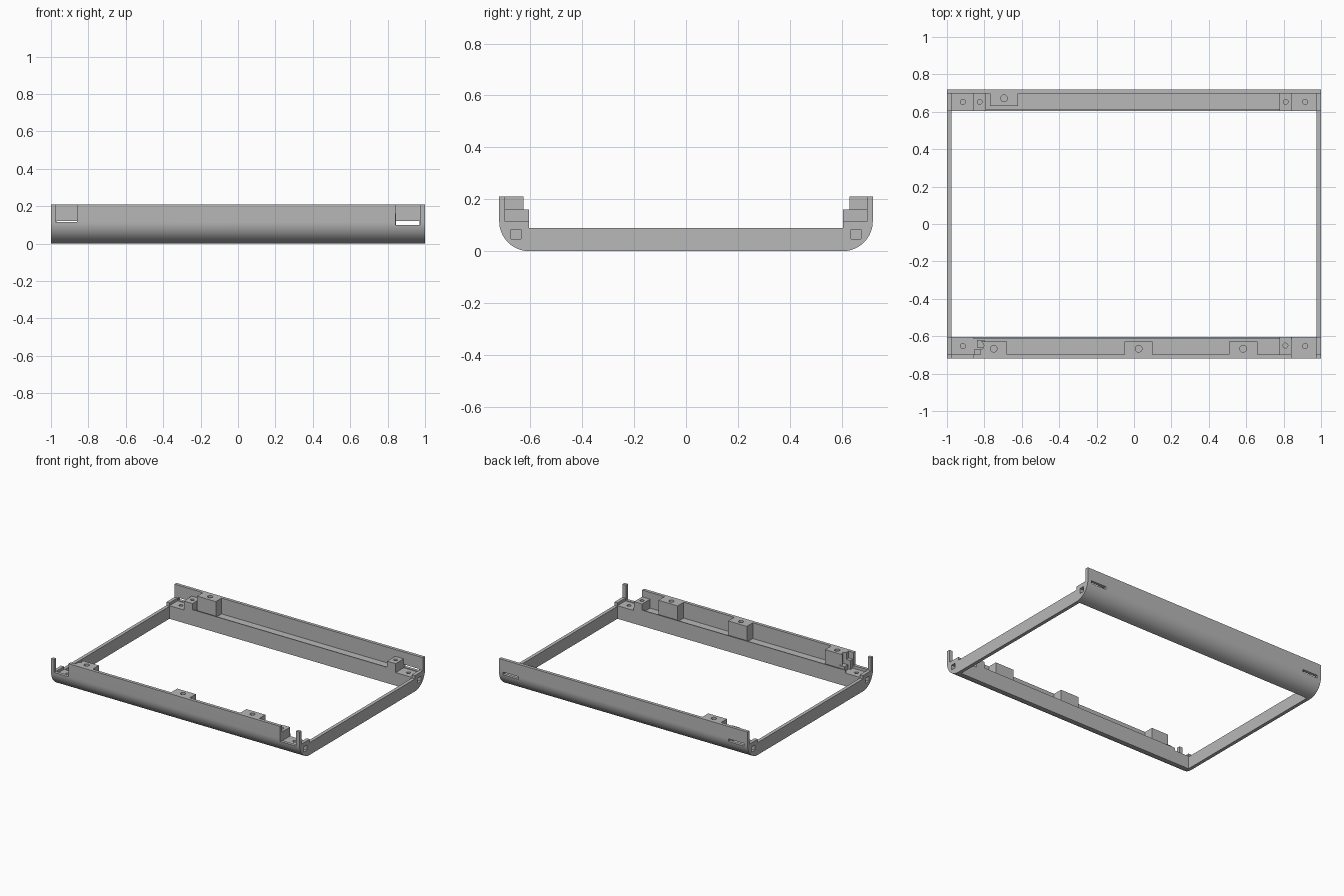
import bpy, bmesh, math
from mathutils import Matrix

cube = bpy.data.objects.get("Cube")
if cube:
    bpy.data.objects.remove(cube, do_unlink=True)

grey = bpy.data.materials.new("matte grey")
grey.use_nodes = True
grey.diffuse_color = (0.48, 0.48, 0.48, 1)
grey.node_tree.nodes["Principled BSDF"].inputs["Base Color"].default_value = (0.48, 0.48, 0.48, 1)

OUT, WALL, IN = 0.72, 0.697, 0.605      # distances from the centre line
TOP, FLOOR, LIP, STEP = 0.21, 0.095, 0.115, 0.16


def add_object(name, bm):
    bmesh.ops.recalc_face_normals(bm, faces=bm.faces)
    mesh = bpy.data.meshes.new(name)
    bm.to_mesh(mesh)
    bm.free()
    mesh.materials.append(grey)
    obj = bpy.data.objects.new(name, mesh)
    bpy.context.collection.objects.link(obj)
    return obj


def add_box(bm, x, y, z):
    size = [b - a for a, b in (x, y, z)]
    mid = [(a + b) / 2 for a, b in (x, y, z)]
    bmesh.ops.create_cube(bm, size=1, matrix=Matrix.Translation(mid) @ Matrix.Diagonal((*size, 1)))


def span(side, near, far):
    return tuple(sorted((side * near, side * far)))


def box(name, x, y, z):
    bm = bmesh.new()
    add_box(bm, x, y, z)
    return add_object(name, bm)


def drill(bm, x, y, z, r, depth):
    bmesh.ops.create_cone(bm, cap_ends=True, segments=20, radius1=r, radius2=r, depth=depth * 2,
                          matrix=Matrix.Translation((x, y, z)))


def cut(obj, bm):
    cutter = add_object("cutter", bm)
    cutter.hide_render = True
    mod = obj.modifiers.new("cut", 'BOOLEAN')
    mod.operation, mod.solver, mod.object = 'DIFFERENCE', 'EXACT', cutter
    bpy.context.view_layer.objects.active = obj
    bpy.ops.object.modifier_apply(modifier=mod.name)
    bpy.data.objects.remove(cutter, do_unlink=True)


def smooth(obj):
    bpy.ops.object.select_all(action='DESELECT')
    obj.select_set(True)
    bpy.context.view_layer.objects.active = obj
    bpy.ops.object.shade_smooth_by_angle(angle=math.radians(30))


def rail(name, side):
    # rounded outer skin, upright wall and inner shelf, swept along x
    r = OUT - IN
    pts = [(IN + r * math.sin(a), r - r * math.cos(a))
           for a in (math.pi / 2 * i / 16 for i in range(17))]
    pts += [(OUT, TOP), (WALL, TOP), (WALL, FLOOR), (IN, FLOOR)]
    bm = bmesh.new()
    face = bm.faces.new([bm.verts.new((-1, side * y, z)) for y, z in pts])
    swept = bmesh.ops.extrude_face_region(bm, geom=[face])["geom"]
    bmesh.ops.translate(bm, vec=(2, 0, 0), verts=[v for v in swept if isinstance(v, bmesh.types.BMVert)])
    obj = add_object(name, bm)

    cuts = bmesh.new()
    for end in (-1, 1):
        # square socket in the end face, screw hole in the shelf
        add_box(cuts, span(end, 0.96, 1.05), span(side, 0.637, 0.675), (0.047, 0.084))
        drill(cuts, end * 0.915, side * 0.653, FLOOR, 0.014, 0.03)
        if side > 0:
            add_box(cuts, span(end, 0.845, 0.97), (0.68, 0.75), (0.1, 0.12))
    if side < 0:
        add_box(cuts, (-0.975, -0.86), (-0.75, -0.68), (LIP, 0.3))
        add_box(cuts, (0.842, 0.972), (-0.75, -0.68), (0.1, 0.3))
    cut(obj, cuts)
    smooth(obj)


def boss(name, side, x, near, top, hole_y):
    # screw block standing on the shelf
    obj = box(name, x, span(side, near, WALL + 0.003), (FLOOR - 0.005, top))
    cuts = bmesh.new()
    drill(cuts, sum(x) / 2, side * hole_y, top, 0.018 if top > STEP else 0.013, 0.04)
    cut(obj, cuts)
    smooth(obj)
    return obj


for side, label in ((-1, "front"), (1, "back")):
    rail(label + "_rail", side)
    box(label + "_lip", (-0.86, 0.845), span(side, IN, IN + 0.007), (FLOOR - 0.005, LIP))
    for end, hand in ((-1, "right"), (1, "left")):
        box(f"{label}_{hand}_end_cap", span(end, 0.975, 1), span(side, IN, WALL + 0.003),
            (FLOOR - 0.005, LIP))

# side rails
for end, hand in ((-1, "right"), (1, "left")):
    box(hand + "_side_rail", span(end, 0.975, 1), (-IN, IN), (0, 0.09))

# low corner blocks
boss("back_right_low_block", 1, (-0.86, -0.79), IN, STEP, 0.653)
boss("back_left_low_block", 1, (0.777, 0.845), IN, STEP, 0.653)
boss("front_left_low_block", -1, (0.777, 0.842), IN, STEP, 0.65)

# tall screw blocks
boss("back_tall_block", 1, (-0.77, -0.62), 0.63, TOP, 0.672)
boss("front_middle_block", -1, (-0.05, 0.1), 0.627, TOP, 0.667)
boss("front_left_block", -1, (0.507, 0.66), 0.627, TOP, 0.667)
clipped = boss("front_right_block", -1, (-0.82, -0.68), 0.627, TOP, 0.667)
notch = bmesh.new()
drill(notch, -0.825, -0.65, STEP, 0.022, 0.2)
cut(clipped, notch)

# broken-out corner pieces beside the clipped block
box("front_right_catch", (-0.855, -0.82), (-0.697, -0.67), (FLOOR - 0.005, STEP))
box("front_right_catch_foot", (-0.84, -0.8), (-0.66, -0.62), (FLOOR - 0.005, 0.13))
